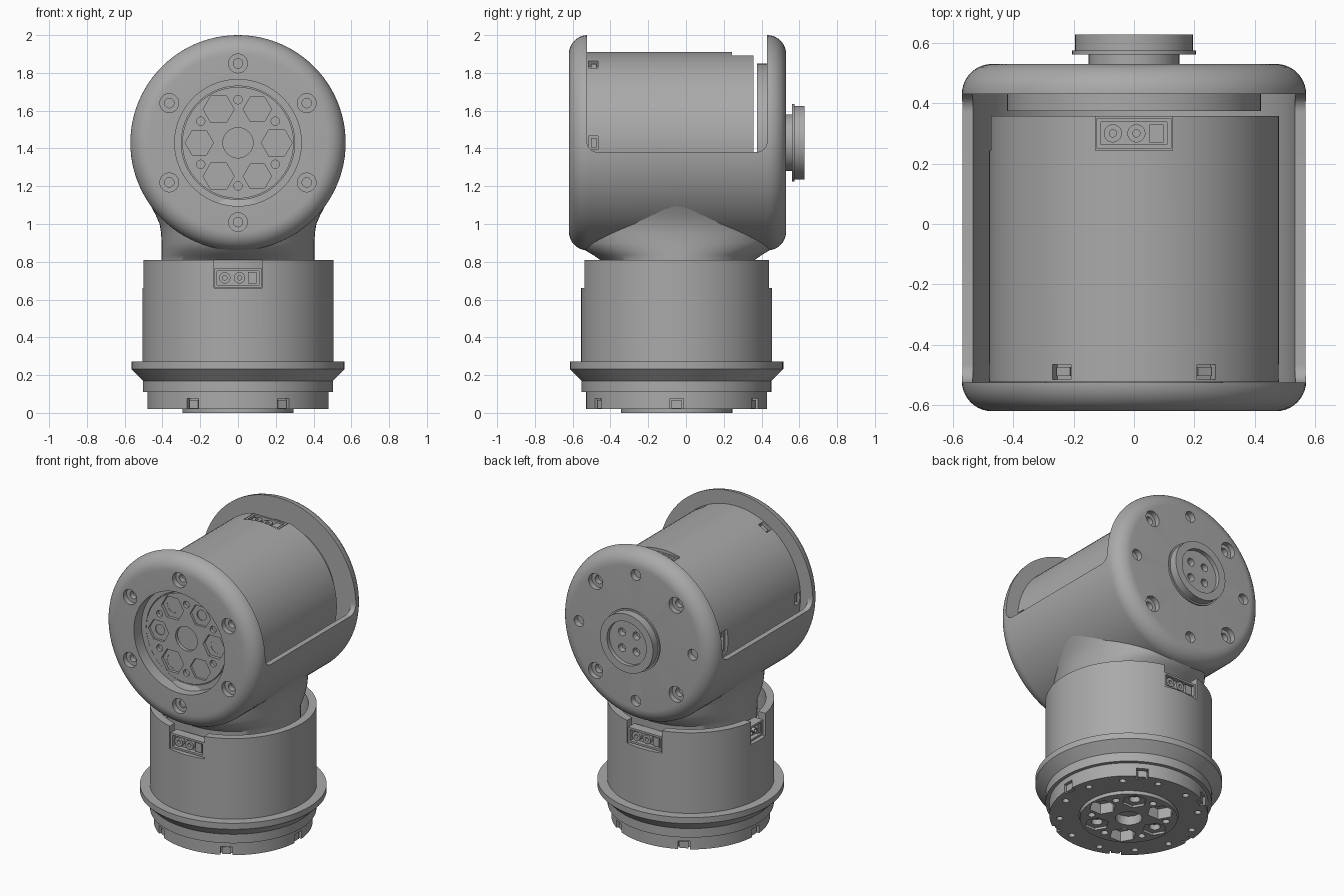
import bpy, bmesh, math
from math import cos, sin, pi, radians
from mathutils import Matrix, Vector

if "Cube" in bpy.data.objects:
    bpy.data.objects.remove(bpy.data.objects["Cube"])

grey = bpy.data.materials.new("machined grey")
grey.use_nodes = True
COLOR = (0.4, 0.4, 0.4, 1)
grey.diffuse_color = COLOR
grey.node_tree.nodes["Principled BSDF"].inputs["Base Color"].default_value = COLOR

# Local frames: the joint axis is local z
LOWER = Matrix.Translation((0, -0.05, 0))
UPPER = Matrix.Translation((0, 0, 1.43)) @ Matrix.Rotation(-pi / 2, 4, 'X')
HEX = [k * 60 for k in range(6)]
parts = []


def spin(bm, prof, seg=96, mat=Matrix()):
    """Revolve a closed (radius, height) profile about z."""
    vs = [bm.verts.new((r, 0, z)) for r, z in prof]
    es = [bm.edges.new((vs[i - 1], vs[i])) for i in range(len(vs))
          if prof[i - 1][0] > 0 or prof[i][0] > 0]
    old = set(bm.verts) - set(vs)
    bmesh.ops.spin(bm, geom=vs + es, cent=(0, 0, 0), axis=(0, 0, 1),
                   angle=2 * pi, steps=seg, use_merge=True)
    new = [v for v in bm.verts if v not in old]
    bmesh.ops.remove_doubles(bm, verts=new, dist=1e-5)
    new = [v for v in bm.verts if v not in old]
    bmesh.ops.transform(bm, matrix=mat, verts=new)


def rod(r, z0, z1):
    return [(0, z0), (r, z0), (r, z1), (0, z1)]


def box(bm, lo, hi, mat=Matrix()):
    lo, hi = Vector(lo), Vector(hi)
    size = Matrix.Diagonal((*(hi - lo), 1))
    bmesh.ops.create_cube(bm, size=1, matrix=mat @ Matrix.Translation((lo + hi) / 2) @ size)


def turn(deg):
    return Matrix.Rotation(radians(deg), 4, 'Z')


def finish(name, bm, mat=Matrix()):
    bmesh.ops.recalc_face_normals(bm, faces=bm.faces)
    me = bpy.data.meshes.new(name)
    bm.to_mesh(me)
    bm.free()
    me.materials.append(grey)
    ob = bpy.data.objects.new(name, me)
    ob.matrix_world = mat
    bpy.context.collection.objects.link(ob)
    parts.append(ob)
    return ob


def lathe(name, prof, mat):
    bm = bmesh.new()
    spin(bm, prof)
    return finish(name, bm, mat)


def cut(ob, bm, mat):
    """Subtract a cutter from a part and bake the result."""
    tool = finish("cutter", bm, mat)
    parts.remove(tool)
    mod = ob.modifiers.new("cut", 'BOOLEAN')
    mod.operation, mod.object, mod.solver = 'DIFFERENCE', tool, 'EXACT'
    bpy.context.view_layer.update()
    baked = bpy.data.meshes.new_from_object(
        ob.evaluated_get(bpy.context.evaluated_depsgraph_get()))
    ob.modifiers.clear()
    ob.data = baked
    bpy.data.objects.remove(tool)


def drill(ob, mat, prof, radius, angles, seg=24):
    bm = bmesh.new()
    for a in angles:
        spin(bm, prof, seg, turn(a) @ Matrix.Translation((radius, 0, 0)))
    cut(ob, bm, mat)


def counterbore(r, z0, z1, r2, z2):
    return [(0, z0), (r, z0), (r, z1), (r2, z1), (r2, z2), (0, z2)]


def arc(cx, cy, r, a0, a1, n=10):
    return [(cx + r * cos(radians(a0 + (a1 - a0) * i / n)),
             cy + r * sin(radians(a0 + (a1 - a0) * i / n))) for i in range(n + 1)]


def output_flange(name, mat, z, depth):
    """Lobed coupling disc facing local -z."""
    ob = lathe(name, rod(0.295, z, z + 0.12), mat)
    drill(ob, mat, rod(0.08, z - 0.1, z + 0.06), 0, [0], 48)
    drill(ob, mat, rod(0.082, z - 0.1, z + depth), 0.205, HEX[::2], 6)
    drill(ob, mat, rod(0.075, z - 0.1, z + 0.015), 0.205, HEX[1::2], 6)
    drill(ob, mat, rod(0.048, z - 0.1, z + depth + 0.02), 0.215, HEX[::2])
    drill(ob, mat, rod(0.034, z - 0.1, z + 0.05), 0.205, HEX[1::2])
    drill(ob, mat, rod(0.022, z - 0.1, z + 0.03), 0.228, [a + 30 for a in HEX])


def notch(ob, mat, depth_r, z0, z1):
    bm = bmesh.new()
    for a, w in ((-90, 0.128), (90, 0.128), (180, 0.075)):
        box(bm, (depth_r, -w, z0), (0.7, w, z1), turn(a))
    cut(ob, bm, mat)


def connectors(name, mat, r, z):
    """Sockets set in the notches, with two round contacts and a data block."""
    for tag, a, w in (("front", -90, 0.124), ("back", 90, 0.124), ("side", 180, 0.072)):
        m = mat @ turn(a)
        bm = bmesh.new()
        box(bm, (r - 0.065, -w, z), (r, w, z + 0.1))
        ob = finish(f"{name}_{tag}_socket", bm, m)
        bm = bmesh.new()
        box(bm, (r - 0.03, -w + 0.014, z + 0.013), (r + 0.1, w - 0.014, z + 0.087))
        cut(ob, bm, m)
        bm = bmesh.new()
        k = w / 0.124
        for y in (-0.07, 0.008):
            spin(bm, [(0.012, 0), (0.03 * k, 0), (0.03 * k, 0.035), (0.012, 0.035)], 20,
                 Matrix.Translation((r - 0.042, y * k, z + 0.05)) @ Matrix.Rotation(pi / 2, 4, 'Y'))
        box(bm, (r - 0.04, 0.052 * k, z + 0.02), (r - 0.008, 0.098 * k, z + 0.08))
        finish(f"{name}_{tag}_contacts", bm, m)


def clips(ob, name, mat, z0, z1):
    """Six rim pockets, each holding a small clip."""
    bm, clip = bmesh.new(), bmesh.new()
    for a in HEX:
        box(bm, (0.445, -0.036, z0), (0.6, 0.036, z1), turn(a))
        box(clip, (0.43, -0.026, z0 + 0.012), (0.468, 0.026, z1 - 0.008), turn(a))
    cut(ob, bm, mat)
    finish(name, clip, mat)


# Lower base, adapter collar and cup
base = lathe("base_ring", rod(0.48, 0.02, 0.12), LOWER)
drill(base, LOWER, rod(0.3, -0.1, 0.1), 0, [0], 96)
drill(base, LOWER, rod(0.02, -0.1, 0.06), 0.42, [15 + 30 * k for k in range(12)], 16)
clips(base, "base_clips", LOWER, 0.01, 0.075)
output_flange("base_coupling", LOWER, 0.0, 0.07)
lathe("collar", [(0, 0.11), (0.503, 0.11), (0.503, 0.17), (0.565, 0.232), (0.565, 0.272),
                 (0, 0.272)], LOWER)
cup = lathe("lower_cup", [(0, 0.26), (0.505, 0.26), (0.505, 0.81), (0.455, 0.81),
                          (0.455, 0.64), (0, 0.64)], LOWER)
notch(cup, LOWER, 0.42, 0.66, 0.9)
connectors("lower", LOWER, 0.483, 0.665)

# Upper housing: hollow drum with rounded rims and a large top opening
outer = arc(0.47, -0.52, 0.1, -90, 0) + arc(0.47, 0.43, 0.1, 0, 90)
housing = lathe("upper_housing", [(0.3, -0.54), (0.335, -0.54), (0.335, -0.62)] + outer
                + [(0, 0.53), (0, 0.43), (0.535, 0.43), (0.535, -0.525), (0.3, -0.525)], UPPER)
bm = bmesh.new()
outline = (arc(-0.465, 1.44, 0.06, 180, 270) + arc(0.37, 1.44, 0.06, 270, 360)
           + [(0.43, 2.2), (-0.525, 2.2)])
face = bm.faces.new([bm.verts.new((-0.8, y, z)) for y, z in outline])
side = bmesh.ops.extrude_face_region(bm, geom=[face])["geom"]
bmesh.ops.translate(bm, vec=(1.6, 0, 0), verts=[g for g in side if isinstance(g, bmesh.types.BMVert)])
cut(housing, bm, Matrix())
screw_angles = [a + 30 for a in HEX]
drill(housing, UPPER, counterbore(0.05, -0.7, -0.585, 0.025, -0.55), 0.42, screw_angles)
drill(housing, UPPER, rod(0.036, 0.49, 0.7), 0.42, [0, 90, 180, 270])
drill(housing, UPPER, counterbore(0.052, 0.7, 0.495, 0.028, 0.46), 0.42, [45, 135, 225, 315])

# Flared neck, with the drum cavity removed
bm = bmesh.new()
loops = []
for z, rx, ry in ((0.65, 0.405, 0.405), (0.81, 0.405, 0.41), (0.835, 0.405, 0.445),
                  (0.865, 0.405, 0.495), (0.9, 0.405, 0.52), (0.95, 0.407, 0.53),
                  (1.0, 0.415, 0.53), (1.05, 0.437, 0.53), (1.09, 0.458, 0.52),
                  (1.13, 0.48, 0.5)):
    loops.append([bm.verts.new((rx * cos(t), ry * sin(t) - 0.045, z))
                  for t in (2 * pi * i / 96 for i in range(96))])
for a, b in zip(loops, loops[1:]):
    for i in range(96):
        bm.faces.new((a[i - 1], a[i], b[i], b[i - 1]))
bm.faces.new(loops[0])
bm.faces.new(loops[-1])
neck = finish("neck", bm)
bm = bmesh.new()
spin(bm, rod(0.537, -0.527, 0.432))
cut(neck, bm, UPPER)

# Motor drum inside the housing
motor = lathe("motor_drum", rod(0.48, -0.523, 0.357), UPPER)
notch(motor, UPPER, 0.42, 0.243, 0.5)
clips(motor, "motor_clips", UPPER, -0.515, -0.465)
connectors("motor", UPPER, 0.463, 0.25)
output_flange("front_coupling", UPPER, -0.545, 0.02)
lathe("rear_inner_disc", rod(0.42, 0.375, 0.44), UPPER)

# Rear hub
hub = lathe("rear_hub", [(0, 0.5), (0.15, 0.5), (0.15, 0.562), (0.205, 0.562), (0.205, 0.574),
                         (0.195, 0.574), (0.195, 0.627), (0.145, 0.627), (0.145, 0.6),
                         (0, 0.6)], UPPER)
drill(hub, UPPER, rod(0.026, 0.56, 0.7), 0.075, [45, 135, 225, 315])

# Smooth curved faces, keep edges crisp
bpy.ops.object.select_all(action='DESELECT')
for ob in parts:
    ob.select_set(True)
bpy.context.view_layer.objects.active = housing
bpy.ops.object.shade_smooth_by_angle(angle=radians(30))
